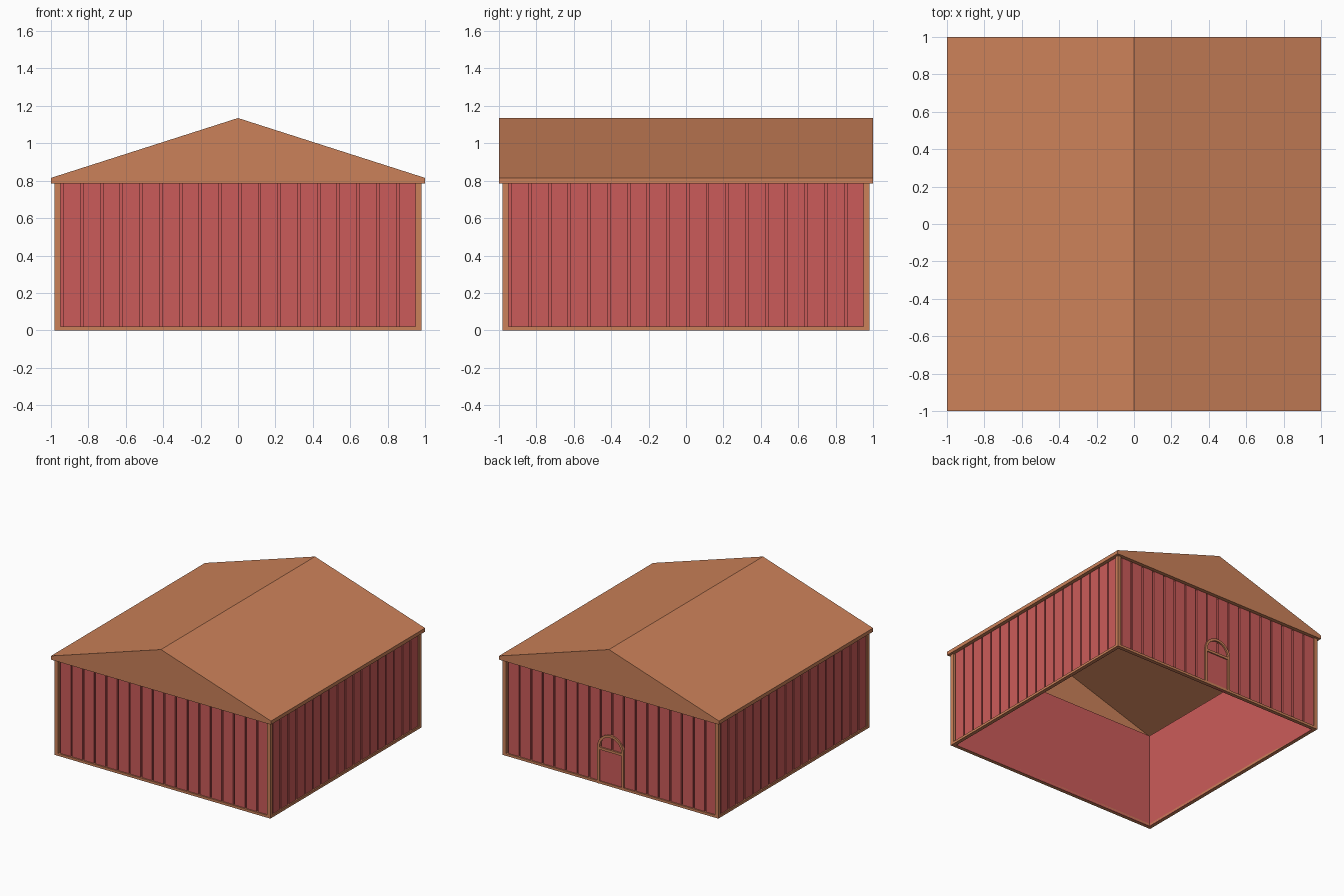
import bpy, bmesh
from math import pi, cos, sin
from mathutils import Matrix

if "Cube" in bpy.data.objects:
    bpy.data.objects.remove(bpy.data.objects["Cube"])


def material(name, rgb):
    m = bpy.data.materials.new(name)
    m.diffuse_color = (*rgb, 1)
    m.use_nodes = True
    m.node_tree.nodes["Principled BSDF"].inputs["Base Color"].default_value = m.diffuse_color
    return m


TAN = material("tan_wood", (0.60, 0.22, 0.10))
RED = material("red_boards", (0.60, 0.105, 0.10))


def finish(name, bm, mat, turns=0):
    """Turn the part by quarter turns about z and link it."""
    bm.transform(Matrix.Rotation(turns * pi / 2, 4, 'Z'))
    me = bpy.data.meshes.new(name)
    bm.to_mesh(me)
    bm.free()
    me.materials.append(mat)
    ob = bpy.data.objects.new(name, me)
    bpy.context.collection.objects.link(ob)
    return ob


def add_box(bm, x0, x1, y0, y1, z0, z1):
    scale = Matrix.Diagonal((x1 - x0, y1 - y0, z1 - z0, 1))
    move = Matrix.Translation(((x0 + x1) / 2, (y0 + y1) / 2, (z0 + z1) / 2))
    bmesh.ops.create_cube(bm, size=1, matrix=move @ scale)


def box(name, mat, turns, *bounds):
    bm = bmesh.new()
    add_box(bm, *bounds)
    return finish(name, bm, mat, turns)


WALL_TOP = 0.785
PITCH, GAP = 0.1055, 0.013

# Four identical walls, each a quarter turn from the last
for i, side in enumerate(("front", "right", "back", "left")):
    box(side + "_wall_backing", RED, i, -0.95, 0.95, -0.955, -0.95, 0.0, WALL_TOP)
    bm = bmesh.new()
    for k in range(18):
        x = -0.94 + PITCH * k + GAP / 2
        add_box(bm, x, min(x + PITCH - GAP, 0.95), -0.97, -0.954, 0.015, WALL_TOP)
    finish(side + "_boards", bm, RED, i)
    box(side + "_sill", TAN, i, -0.95, 0.95, -0.98, -0.95, 0, 0.02)
    box(side + "_corner_post", TAN, i, -0.98, -0.95, -0.98, -0.95, 0, WALL_TOP)
    # Soffit closing the underside of the overhang
    box(side + "_soffit", TAN, i, -1.0, 0.97, -1.0, -0.97, WALL_TOP, WALL_TOP + 0.015)

# Gabled roof, open underneath
profile = [(-1, WALL_TOP), (-1, 0.815), (0, 1.135), (1, 0.815), (1, WALL_TOP)]
bm = bmesh.new()
front = [bm.verts.new((x, -1, z)) for x, z in profile]
back = [bm.verts.new((x, 1, z)) for x, z in profile]
bm.faces.new(front)
bm.faces.new(back)
for a in range(4):
    bm.faces.new((front[a], front[a + 1], back[a + 1], back[a]))
bmesh.ops.recalc_face_normals(bm, faces=bm.faces)
finish("roof", bm, TAN)


# Arched door frame on the back wall
def arch(r, spring=0.30, n=12):
    curve = [(r * cos(pi * j / n), spring + r * sin(pi * j / n)) for j in range(n + 1)]
    return [(r, 0.0)] + curve + [(-r, 0.0)]


bm = bmesh.new()
outer = [bm.verts.new((x, 0.96, z)) for x, z in arch(0.12)]
inner = [bm.verts.new((x, 0.96, z)) for x, z in arch(0.10)]
for a in range(len(outer) - 1):
    bm.faces.new((outer[a], outer[a + 1], inner[a + 1], inner[a]))
ext = bmesh.ops.extrude_face_region(bm, geom=bm.faces[:])
bmesh.ops.translate(bm, vec=(0, 0.022, 0),
                    verts=[v for v in ext["geom"] if isinstance(v, bmesh.types.BMVert)])
bmesh.ops.recalc_face_normals(bm, faces=bm.faces)
finish("door_frame", bm, TAN)

# Door panel and crossbar
box("door_panel", RED, 0, -0.10, 0.10, 0.956, 0.973, 0.0, 0.285)
box("door_crossbar", TAN, 0, -0.10, 0.10, 0.96, 0.982, 0.28, 0.30)
